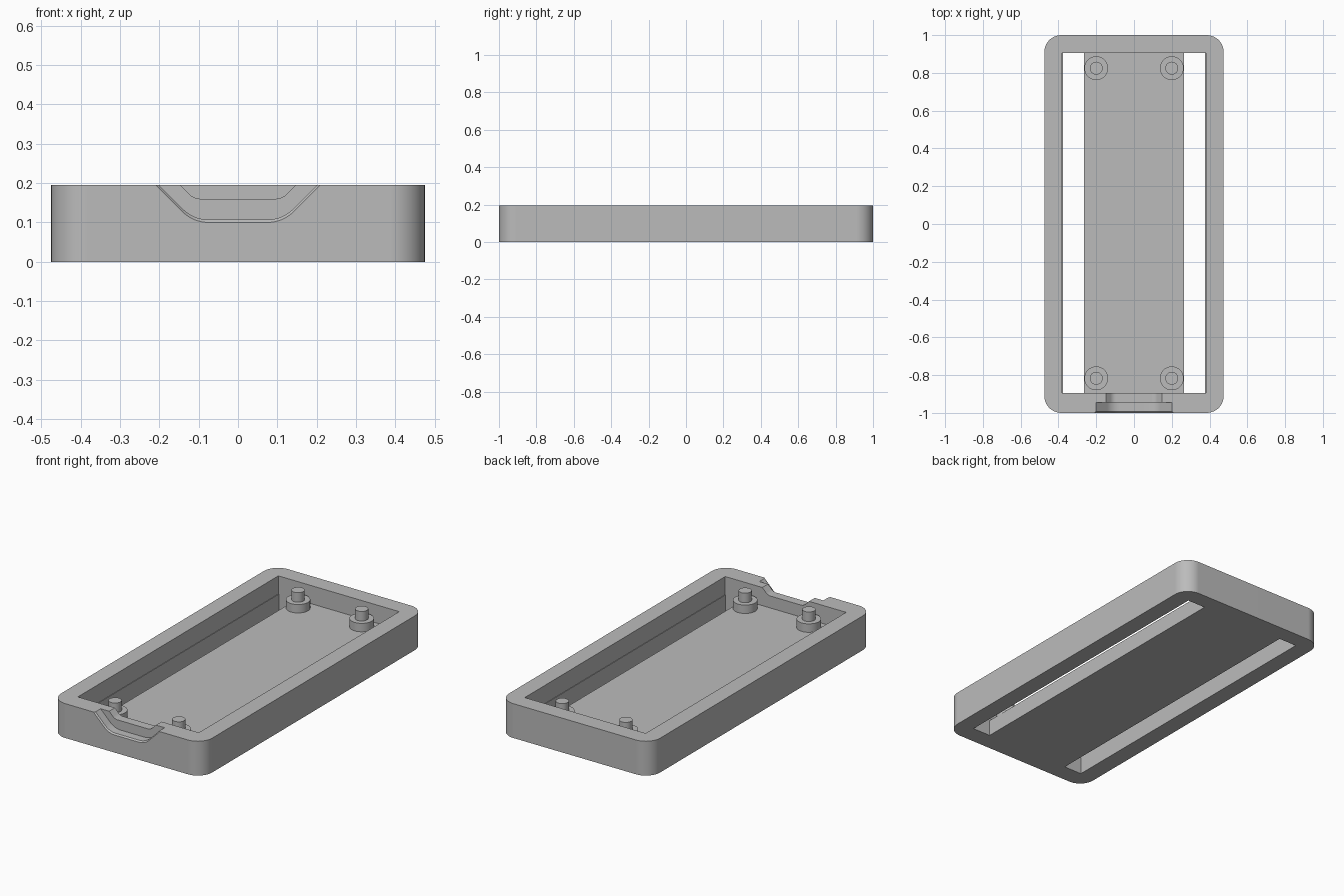
import bpy, bmesh, math
from mathutils import Vector

cube = bpy.data.objects.get("Cube")
if cube:
    bpy.data.objects.remove(cube, do_unlink=True)

HEIGHT, FLOOR = 0.195, 0.092
BACK, FRONT = 0.905, -0.895      # inner ends of the cavity

grey = bpy.data.materials.new("matte grey")
grey.use_nodes = True
grey.diffuse_color = (0.5, 0.5, 0.5, 1)
grey.node_tree.nodes["Principled BSDF"].inputs["Base Color"].default_value = (0.5, 0.5, 0.5, 1)


def loft(name, rings):
    """Solid through matching closed rings, capped at both ends."""
    bm = bmesh.new()
    loops = [[bm.verts.new(p) for p in ring] for ring in rings]
    for a, b in zip(loops, loops[1:]):
        for i in range(len(a)):
            j = (i + 1) % len(a)
            bm.faces.new((a[i], a[j], b[j], b[i]))
    bm.faces.new(loops[0])
    bm.faces.new(loops[-1])
    bmesh.ops.recalc_face_normals(bm, faces=bm.faces)
    mesh = bpy.data.meshes.new(name)
    bm.to_mesh(mesh)
    bm.free()
    mesh.materials.append(grey)
    obj = bpy.data.objects.new(name, mesh)
    bpy.context.collection.objects.link(obj)
    return obj


def box(name, x0, x1, y0, y1, z0, z1):
    corners = [(x0, y0), (x1, y0), (x1, y1), (x0, y1)]
    return loft(name, [[(x, y, z) for x, y in corners] for z in (z0, z1)])


def activate(obj):
    bpy.ops.object.select_all(action='DESELECT')
    obj.select_set(True)
    bpy.context.view_layer.objects.active = obj


def cut(obj, cutter):
    mod = obj.modifiers.new("cut", 'BOOLEAN')
    mod.operation, mod.solver, mod.object = 'DIFFERENCE', 'EXACT', cutter
    activate(obj)
    bpy.ops.object.modifier_apply(modifier=mod.name)
    bpy.data.objects.remove(cutter, do_unlink=True)


def smooth(obj):
    activate(obj)
    bpy.ops.object.shade_smooth_by_angle(angle=math.radians(30))
    mod = obj.modifiers.new("flat normals", 'WEIGHTED_NORMAL')
    mod.keep_sharp = True


def rounded_rectangle(hx, hy, r, steps=10):
    ring = []
    for k, (sx, sy) in enumerate([(1, 1), (-1, 1), (-1, -1), (1, -1)]):
        for i in range(steps + 1):
            a = math.pi / 2 * (k + i / steps)
            ring.append((sx * (hx - r) + r * math.cos(a), sy * (hy - r) + r * math.sin(a)))
    return ring


def notch_outline(half_top, bottom, soft, steps=8):
    """Open-topped trapezoid with 45 degree sides and soft lower corners."""
    over = 0.03
    top = Vector((half_top + over, HEIGHT + over))
    corner = Vector((half_top - (HEIGHT - bottom), bottom))
    a = corner + Vector((soft, soft)) * 0.707
    b = corner - Vector((soft, 0))
    right = [top]
    for i in range(steps + 1):
        t = i / steps
        right.append(a * (1 - t) ** 2 + corner * 2 * t * (1 - t) + b * t * t)
    return right + [Vector((-p.x, p.y)) for p in reversed(right)]


def notch_cutter(name, sections, soft):
    return loft(name, [[(p.x, y, p.y) for p in notch_outline(w, z, soft)] for y, w, z in sections])


# Tray shell with rounded vertical corners
outline = rounded_rectangle(0.475, 1.0, 0.09)
tray = loft("tray_body", [[(x, y, z) for x, y in outline] for z in (0, HEIGHT)])
cut(tray, box("cavity_cutter", -0.38, 0.38, FRONT, BACK, FLOOR, 0.3))

# Long slots through the floor
for side in (-1, 1):
    x0, x1 = sorted((side * 0.264, side * 0.377))
    cut(tray, box("slot_cutter", x0, x1, FRONT, BACK, -0.05, FLOOR + 0.03))

# Stepped cable notch in the front wall, with eased front edges
cut(tray, notch_cutter("recess_cutter", [(-1.05, 0.209, 0.1), (-1.0, 0.209, 0.1),
                                         (-0.992, 0.201, 0.107), (-0.946, 0.201, 0.107)], 0.04))
cut(tray, notch_cutter("opening_cutter", [(-0.96, 0.147, 0.16), (-0.85, 0.147, 0.16)], 0.018))
smooth(tray)


# Stepped corner posts, each a wide collar with a narrow pin
def post(name, x, y):
    rings = []
    for r, z in [(0.063, FLOOR - 0.01), (0.063, 0.14), (0.034, 0.14), (0.034, 0.194)]:
        angles = [math.tau * i / 40 for i in range(40)]
        rings.append([(x + r * math.cos(a), y + r * math.sin(a), z) for a in angles])
    smooth(loft(name, rings))


for side, x in (("left", 0.2), ("right", -0.2)):
    for end, y in (("front", -0.817), ("back", 0.825)):
        post(f"{end}_{side}_post", x, y)
